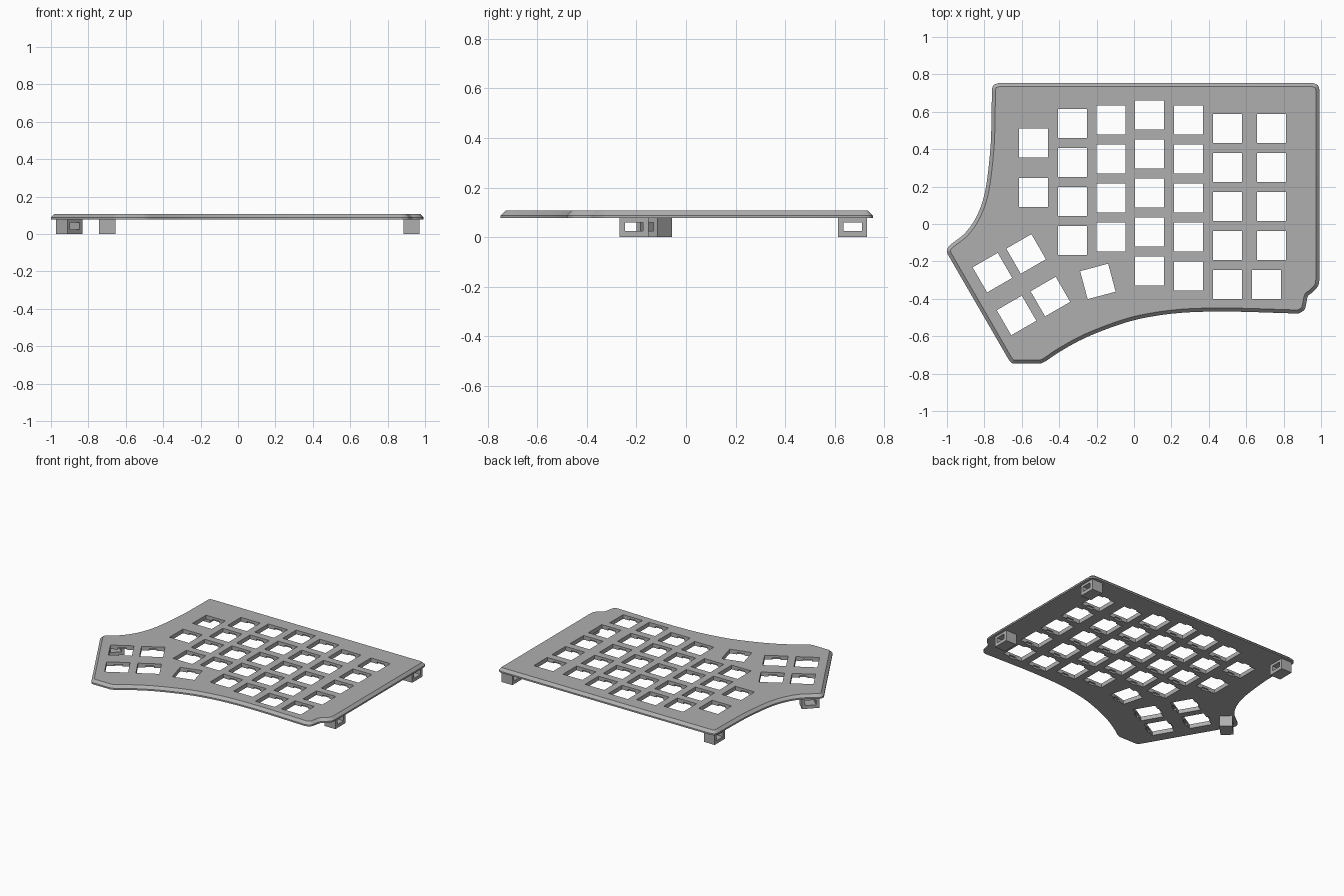
import bpy, bmesh
from math import radians
from mathutils import Matrix, Vector

cube = bpy.data.objects.get("Cube")
if cube:
    bpy.data.objects.remove(cube, do_unlink=True)

BASE, TOP = 0.077, 0.107
PITCH, HOLE = 0.2085, 0.155

grey = bpy.data.materials.new("mid grey")
grey.use_nodes = True
colour = (0.43, 0.43, 0.43, 1)
grey.diffuse_color = colour
grey.node_tree.nodes["Principled BSDF"].inputs["Base Color"].default_value = colour


def make_object(name, bm):
    bmesh.ops.recalc_face_normals(bm, faces=bm.faces)
    mesh = bpy.data.meshes.new(name)
    bm.to_mesh(mesh)
    bm.free()
    mesh.materials.append(grey)
    ob = bpy.data.objects.new(name, mesh)
    bpy.context.collection.objects.link(ob)
    return ob


def boxes(name, places, size, z):
    """Boxes of one size at (x, y, turn) places, centred on height z."""
    bm = bmesh.new()
    for x, y, turn in places:
        m = (Matrix.Translation((x, y, z)) @ Matrix.Rotation(radians(turn), 4, 'Z')
             @ Matrix.Diagonal((*size, 1)))
        bmesh.ops.create_cube(bm, size=1, matrix=m)
    return make_object(name, bm)


def cut(target, cutter):
    cutter.hide_render = True
    mod = target.modifiers.new("cut", 'BOOLEAN')
    mod.operation, mod.solver, mod.object = 'DIFFERENCE', 'EXACT', cutter
    bpy.context.view_layer.objects.active = target
    bpy.ops.object.modifier_apply(modifier=mod.name)
    bpy.data.objects.remove(cutter, do_unlink=True)


def smooth_chain(points, steps=5):
    """Smooth curve running through all the points."""
    p = [Vector(q) for q in points]
    p = [2 * p[0] - p[1]] + p + [2 * p[-1] - p[-2]]
    out = []
    for a, b, c, d in zip(p, p[1:], p[2:], p[3:]):
        for i in range(steps):
            t = i / steps
            out.append(0.5 * (2 * b + (c - a) * t + (2 * a - 5 * b + 4 * c - d) * t ** 2
                              + (3 * b - a - 3 * c + d) * t ** 3))
    return out + [p[-2]]


# Outline: curved runs joined by straight edges
left_side = [(-.997, -.16), (-1, -.14), (-.98, -.11), (-.9, -.045), (-.837, .05),
             (-.794, .184), (-.768, .4), (-.762, .56), (-.76, .7)]
back_left = [(-.76, .72), (-.75, .743), (-.725, .753)]
back_right = [(.957, .753), (.982, .743), (.992, .718)]
corner_notch = [(.992, -.29), (.985, -.33), (.955, -.365), (.93, -.385), (.922, -.42),
                (.91, -.46), (.875, -.48)]
front_side = [(.85, -.478), (.5, -.468), (.25, -.475), (.05, -.503), (-.1, -.545),
              (-.27, -.613), (-.4, -.685), (-.47, -.732), (-.5, -.747)]
thumb_corner = [(-.635, -.747), (-.655, -.742), (-.67, -.725)]
outline = []
for run, steps in ((left_side, 5), (back_left, 3), (back_right, 3),
                   (corner_notch, 3), (front_side, 5), (thumb_corner, 3)):
    outline += smooth_chain(run, steps)

# Plate with a chamfered upper rim
bm = bmesh.new()
face = bm.faces.new([bm.verts.new((p.x, p.y, BASE)) for p in outline])
grown = bmesh.ops.extrude_face_region(bm, geom=[face])["geom"]
bmesh.ops.translate(bm, vec=(0, 0, TOP - BASE),
                    verts=[g for g in grown if isinstance(g, bmesh.types.BMVert)])
rim = [e for e in bm.edges if all(v.co.z > TOP - .001 for v in e.verts)]
bmesh.ops.bevel(bm, geom=rim, offset=.019, segments=1, affect='EDGES')
plate = make_object("switch_plate", bm)

# Key openings: column x, top key y, number of keys
columns = [(-.329, .537, 4), (-.123, .556, 4), (.083, .583, 5),
           (.291, .556, 5), (.5, .51, 5), (.735, .51, 4)]
keys = [(x, y - PITCH * i, 0) for x, y, n in columns for i in range(n)]
keys += [(-.537, .433, 0), (-.537, .168, 0), (.708, -.323, 0)]
keys += [(-.757, -.26, 30), (-.577, -.16, 30), (-.628, -.489, 30),
         (-.447, -.388, 30), (-.193, -.307, 15)]
cut(plate, boxes("key_cutter", keys, (HOLE, HOLE, .2), .1))
# Clip recesses on the underside of every opening
cut(plate, boxes("clip_cutter", keys, (.055, HOLE + .024, .03), .075))

# Legs with a window through their short side
legs = {"back_right_leg": (-.699, .672, 90), "back_left_leg": (.928, .672, 90),
        "front_left_leg": (.928, -.21, 90), "thumb_leg": (-.9025, -.128, 46)}
for name, place in legs.items():
    leg = boxes(name, [place], (.117, .086, BASE + .001), (BASE + .001) / 2)
    cut(leg, boxes("window_cutter", [place], (.073, .2, .036), .042))

# Soft shading along the curved rim only
bpy.ops.object.select_all(action='DESELECT')
plate.select_set(True)
bpy.context.view_layer.objects.active = plate
bpy.ops.object.shade_smooth_by_angle(angle=radians(25))
